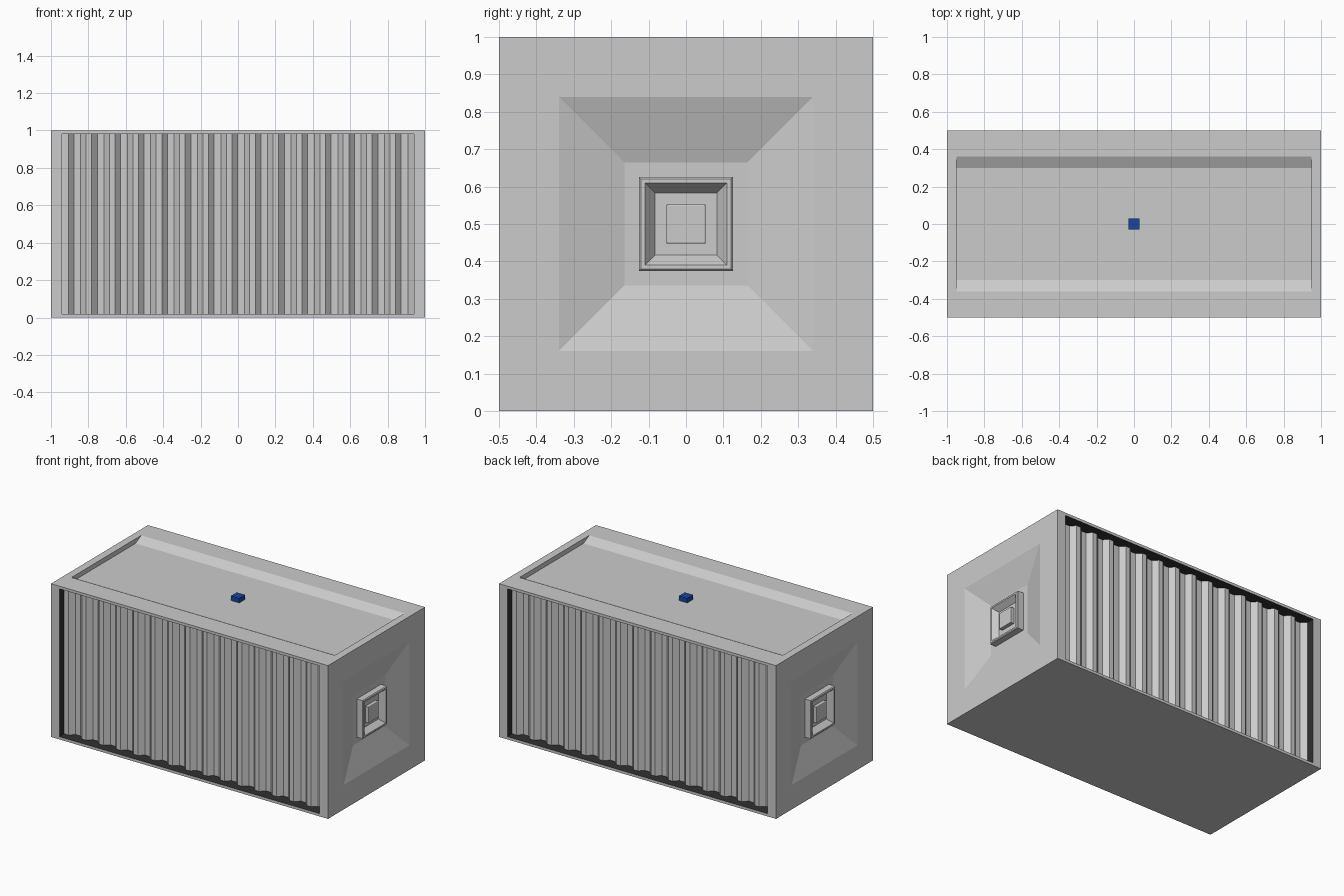
import bpy, bmesh
from mathutils import Vector

if "Cube" in bpy.data.objects:
    bpy.data.objects.remove(bpy.data.objects["Cube"])

CENTRE = Vector((0, 0, 0.5))
X, Y, Z = Vector((1, 0, 0)), Vector((0, 1, 0)), Vector((0, 0, 1))


def nested(bm, u, v, dist, rings, cap=True):
    """Loft rectangles (half_u, half_v, inset) on the side facing u x v."""
    n = u.cross(v)
    loops = []
    for a, b, inset in rings:
        loops.append([bm.verts.new(CENTRE + u * a * s + v * b * t + n * (dist - inset))
                      for s, t in ((-1, -1), (1, -1), (1, 1), (-1, 1))])
    for p, q in zip(loops, loops[1:]):
        for i in range(4):
            j = (i + 1) % 4
            bm.faces.new((p[i], p[j], q[j], q[i]))
    if cap:
        bm.faces.new(loops[-1])


def finish(name, bm, colour=None):
    bmesh.ops.remove_doubles(bm, verts=bm.verts, dist=1e-5)
    me = bpy.data.meshes.new(name)
    bm.to_mesh(me)
    bm.free()
    ob = bpy.data.objects.new(name, me)
    bpy.context.collection.objects.link(ob)
    if colour:
        mat = bpy.data.materials.new(name + "_paint")
        mat.diffuse_color = (*colour, 1)
        mat.use_nodes = True
        mat.node_tree.nodes["Principled BSDF"].inputs["Base Color"].default_value = mat.diffuse_color
        me.materials.append(mat)
    return ob


# Container shell: sunken roof, flat floor, sunken ends, open long sides
bm = bmesh.new()
nested(bm, X, Y, 0.5, [(1, .5, 0), (.95, .36, 0), (.95, .30, .03)])
nested(bm, X, -Y, 0.5, [(1, .5, 0)])
for s in (1, -1):
    nested(bm, Y * s, Z, 1, [(.5, .5, 0), (.34, .34, 0), (.165, .165, .055)])
    nested(bm, X * s, Z, .5, [(1, .5, 0), (.94, .482, 0)], cap=False)
finish("container_shell", bm)

# Dark reveal around each long side opening
bm = bmesh.new()
for s in (1, -1):
    nested(bm, X * s, Z, .5, [(.94, .482, 0), (.94, .482, .08)], cap=False)
finish("opening_lining", bm, (.03, .03, .03))

# Corrugated wall panels
PITCH, COUNT = 0.125, 15
PROFILE = [(0, .05), (.03, .05), (.06, .08), (.096, .08)]
points = [(-.9375 + i * PITCH + x, d) for i in range(COUNT) for x, d in PROFILE]
points = [(-.94, .05)] + points + [(.94, .05)]
for name, s in (("front_corrugated_wall", 1), ("back_corrugated_wall", -1)):
    bm = bmesh.new()
    cols = [[bm.verts.new((x * s, (d - .5) * s, z)) for z in (.018, .982)] for x, d in points]
    for p, q in zip(cols, cols[1:]):
        bm.faces.new((p[0], q[0], q[1], p[1]))
    finish(name, bm)

# Square port frame and inner block on each end
for name, s in (("right", 1), ("left", -1)):
    bm = bmesh.new()
    nested(bm, Y * s, Z, 1, [(.125, .125, .055), (.125, .125, .015), (.12, .12, .01),
                             (.11, .11, .01), (.083, .083, .045)])
    finish(name + "_port_frame", bm)
    bm = bmesh.new()
    nested(bm, Y * s, Z, 1, [(.052, .052, .045), (.052, .052, .022), (.049, .049, .02)])
    finish(name + "_port_block", bm)

# Small blue roof beacon
bm = bmesh.new()
nested(bm, X, Y, .5, [(.03, .03, .03), (.03, .03, 0)])
finish("roof_beacon", bm, (.01, .06, .35))
